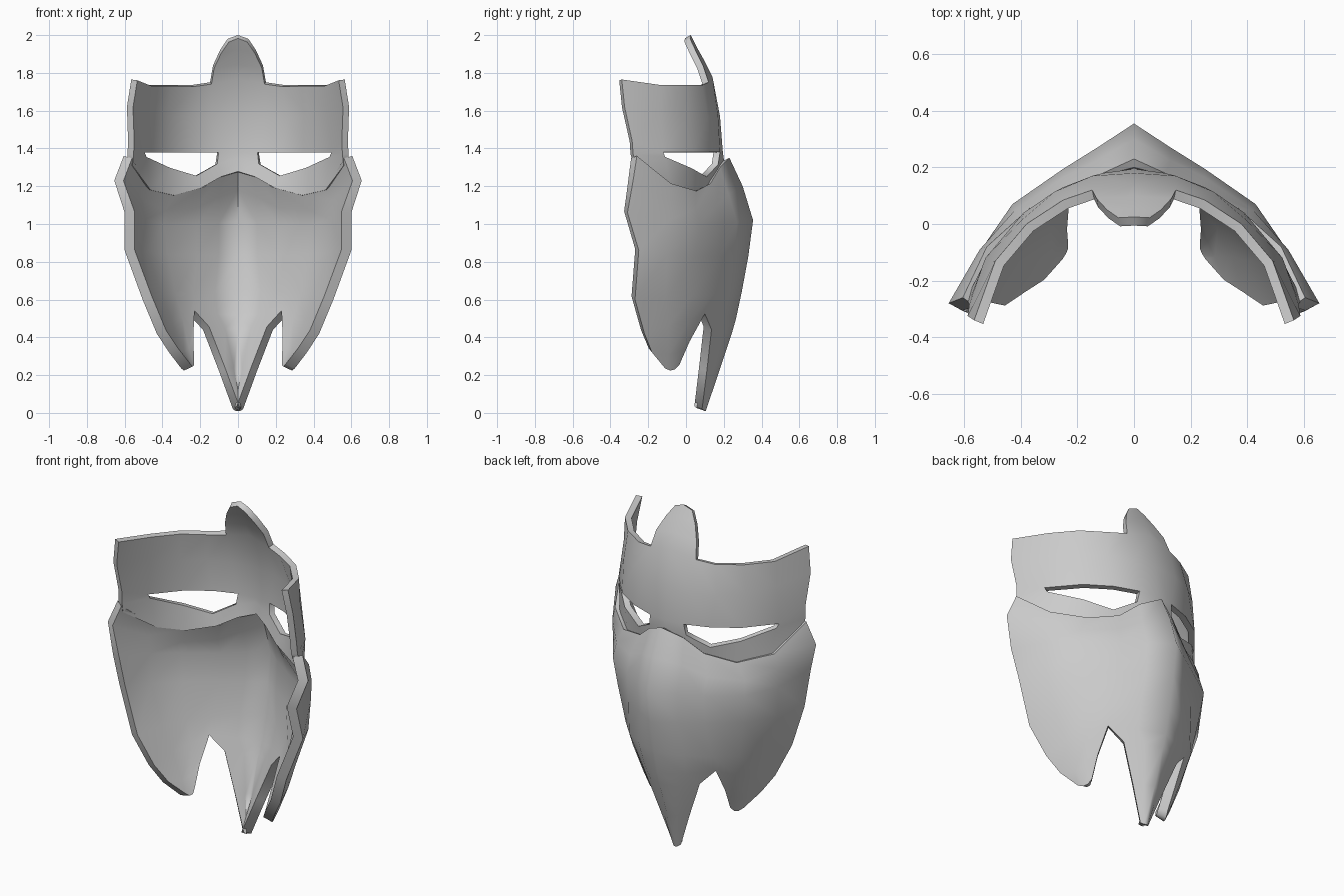
import bpy
import bmesh
import math
from mathutils import Vector

cube = bpy.data.objects.get("Cube")
if cube:
    bpy.data.objects.remove(cube, do_unlink=True)

# One plain grey for the whole mask
GREY = (0.6, 0.6, 0.6, 1.0)
grey = bpy.data.materials.new("plain grey")
grey.use_nodes = True
grey.diffuse_color = GREY
shader = next(n for n in grey.node_tree.nodes if n.type == 'BSDF_PRINCIPLED')
shader.inputs["Base Color"].default_value = GREY
shader.inputs["Roughness"].default_value = 0.6


def arch(start, middle, end, steps=5):
    """Points on the smooth curve through three given points."""
    start, middle, end = Vector(start), Vector(middle), Vector(end)
    curve = []
    for i in range(steps + 1):
        t = i / steps
        curve.append(start * (1 - t) * (1 - 2 * t)
                     + middle * 4 * t * (1 - t)
                     + end * t * (2 * t - 1))
    return curve


def points(*coords):
    return [Vector(c) for c in coords]


def shell(name, patches, thickness):
    """Skin patches of rows, mirror the half, then thicken it inwards.

    Each patch is (rows from top to bottom, set of open cells)."""
    bm = bmesh.new()
    for rows, holes in patches:
        grid = [[bm.verts.new(p) for p in row] for row in rows]
        for i in range(len(grid) - 1):
            for j in range(len(grid[i]) - 1):
                if (i, j) not in holes:
                    bm.faces.new((grid[i][j], grid[i][j + 1],
                                  grid[i + 1][j + 1], grid[i + 1][j]))
    bmesh.ops.remove_doubles(bm, verts=bm.verts[:], dist=0.001)
    mesh = bpy.data.meshes.new(name)
    bm.to_mesh(mesh)
    bm.free()
    mesh.materials.append(grey)
    obj = bpy.data.objects.new(name, mesh)
    bpy.context.collection.objects.link(obj)

    mirror = obj.modifiers.new("mirror", 'MIRROR')
    mirror.use_clip = True
    solid = obj.modifiers.new("thickness", 'SOLIDIFY')
    solid.thickness = thickness
    solid.offset = -1

    bpy.ops.object.select_all(action='DESELECT')
    obj.select_set(True)
    bpy.context.view_layer.objects.active = obj
    for modifier in ("mirror", "thickness"):
        bpy.ops.object.modifier_apply(modifier=modifier)
    bpy.ops.object.shade_smooth_by_angle(angle=math.radians(70))


# Face guard: wavy top edge, flat-sided keel rows, then rounder arched rows
guard = [
    points((0, .23, 1.35), (.11, .18, 1.3), (.21, .13, 1.215),
           (.37, .055, 1.175), (.52, -.08, 1.215), (.605, -.26, 1.36)),
    points((0, .3, 1.2), (.13, .225, 1.16), (.25, .165, 1.1),
           (.42, .05, 1.08), (.545, -.09, 1.13), (.655, -.28, 1.23)),
    points((0, .355, 1.02), (.13, .27, 1.01), (.25, .195, 1.0),
           (.43, .07, 1.0), (.54, -.09, 1.02), (.6, -.31, 1.06)),
    points((0, .33, .83), (.13, .255, .83), (.25, .18, .83),
           (.41, .05, .83), (.53, -.1, .84), (.6, -.25, .86)),
    arch((0, .295, .64), (.325, .09, .62), (.505, -.27, .6)),
    arch((0, .265, .5), (.295, .07, .5), (.43, -.22, .42)),
]
NOTCH = 2
guard[-1][NOTCH] = Vector((.265, .1, .525))

# Centre fang and side tooth continue from either side of the notch
fang = [
    guard[-1][:NOTCH + 1],
    arch((0, .245, .43), (.095, .2, .43), (.185, .135, .44), 2),
    arch((0, .175, .22), (.05, .145, .22), (.1, .11, .22), 2),
    arch((0, .105, .01), (.012, .1, .01), (.027, .085, .02), 2),
]
tooth = [
    guard[-1][NOTCH:],
    arch((.27, .02, .38), (.315, -.06, .31), (.365, -.18, .32), 3),
    arch((.265, -.035, .255), (.28, -.07, .225), (.3, -.11, .235), 3),
]
shell("face_guard", [(guard, set()), (fang, set()), (tooth, set())], .055)

# Brow plate: eye openings in the third band, lower edge tucked into the guard
brow = [
    points((0, .14, 1.78), (.148, .12, 1.75), (.25, .085, 1.735),
           (.38, 0, 1.735), (.49, -.13, 1.735), (.565, -.34, 1.765)),
    arch((0, .18, 1.57), (.34, .07, 1.57), (.588, -.325, 1.62)),
    points((0, .195, 1.38), (.11, .18, 1.38), (.25, .13, 1.38),
           (.39, .04, 1.38), (.525, -.12, 1.38), (.582, -.285, 1.44)),
    points((0, .2, 1.345), (.12, .17, 1.315), (.235, .11, 1.25),
           (.38, .03, 1.295), (.515, -.11, 1.355), (.585, -.28, 1.37)),
    points((0, .205, 1.275), (.1, .16, 1.245), (.21, .105, 1.185),
           (.36, .035, 1.15), (.49, -.08, 1.18), (.59, -.26, 1.31)),
]
eye_opening = {(2, 1), (2, 2), (2, 3)}

# Crest: a rounded tongue leaning over the middle of the brow
crest = [
    points((0, .025, 2.0), (.055, .022, 1.98)),
    points((0, .055, 1.94), (.095, .05, 1.92)),
    points((0, .1, 1.86), (.132, .09, 1.84)),
    brow[0][:2],
]
shell("brow_plate", [(brow, eye_opening), (crest, set())], .035)
